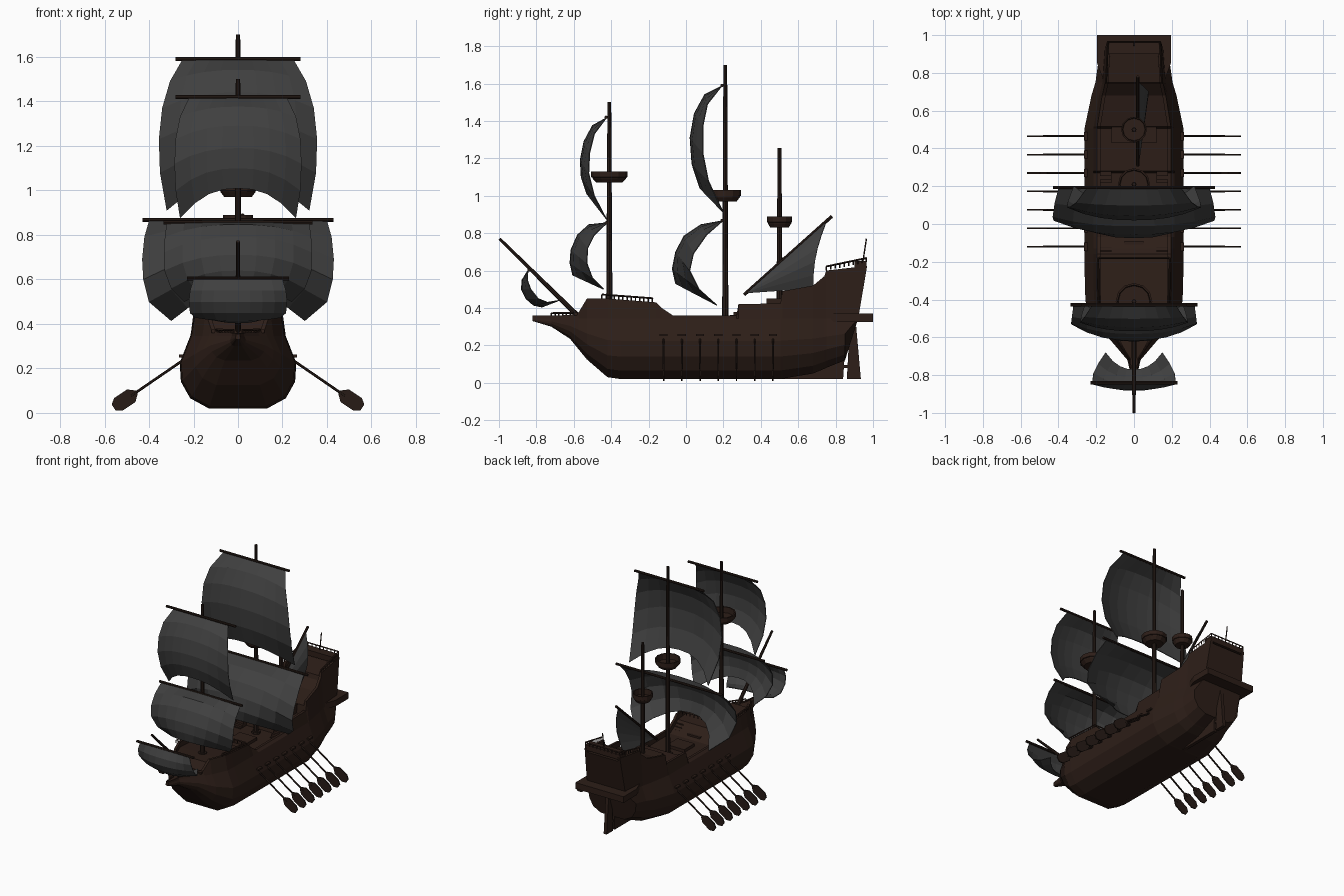
import bpy, bmesh, math
from mathutils import Vector, Matrix

if "Cube" in bpy.data.objects:
    bpy.data.objects.remove(bpy.data.objects["Cube"])


def material(name, rgb):
    m = bpy.data.materials.new(name)
    m.diffuse_color = (*rgb, 1)
    m.use_nodes = True
    m.node_tree.nodes["Principled BSDF"].inputs["Base Color"].default_value = m.diffuse_color
    return m


WOOD = material("dark_wood", (0.026, 0.013, 0.009))
SPAR = material("spar_wood", (0.02, 0.011, 0.008))
CLOTH = material("grey_cloth", (0.05, 0.05, 0.05))


def finish(bm, name, mat, thick=0):
    bmesh.ops.remove_doubles(bm, verts=bm.verts, dist=1e-5)
    bmesh.ops.recalc_face_normals(bm, faces=bm.faces)
    me = bpy.data.meshes.new(name)
    bm.to_mesh(me)
    bm.free()
    me.materials.append(mat)
    ob = bpy.data.objects.new(name, me)
    bpy.context.collection.objects.link(ob)
    if thick:
        mod = ob.modifiers.new("thickness", "SOLIDIFY")
        mod.thickness = thick
        mod.offset = 0
    return ob


def cyl(bm, a, b, r1, r2=None, n=8):
    a, b = Vector(a), Vector(b)
    d = b - a
    mat = Matrix.Translation((a + b) / 2) @ d.to_track_quat('Z', 'Y').to_matrix().to_4x4()
    bmesh.ops.create_cone(bm, cap_ends=True, segments=n, radius1=r1,
                          radius2=r1 if r2 is None else r2, depth=d.length, matrix=mat)


def box(bm, lo, hi):
    lo, hi = Vector(lo), Vector(hi)
    bmesh.ops.create_cube(bm, size=1, matrix=Matrix.Translation((lo + hi) / 2)
                          @ Matrix.Diagonal((*(hi - lo), 1)))


def prism(bm, pts, offset):
    f = bm.faces.new([bm.verts.new(p) for p in pts])
    ext = bmesh.ops.extrude_face_region(bm, geom=[f], use_keep_orig=True)
    bmesh.ops.translate(bm, vec=offset, verts=[v for v in ext['geom'] if isinstance(v, bmesh.types.BMVert)])


def loft(bm, rows, closed=False):
    vs = [[bm.verts.new(p) for p in r] for r in rows]
    n = len(vs[0])
    for r, q in zip(vs, vs[1:]):
        for i in range(n if closed else n - 1):
            j = (i + 1) % n
            bm.faces.new((r[i], r[j], q[j], q[i]))
    return vs


# Hull: lofted stations (y, keel z, half-width, rail z)
STATIONS = [(-0.82, .33, .012, .36), (-0.72, .30, .035, .36), (-0.62, .235, .12, .362),
            (-0.575, .18, .16, .375), (-0.53, .125, .195, .45), (-0.42, .03, .255, .45),
            (-0.35, .02, .26, .445), (-0.16, .02, .262, .43), (-0.13, .02, .262, .40),
            (-0.07, .02, .262, .36), (0.27, .02, .262, .36), (0.28, .02, .262, .42),
            (0.505, .02, .262, .425), (0.515, .022, .26, .49), (0.68, .05, .225, .52),
            (0.74, .075, .207, .57), (0.75, .08, .204, .60), (0.85, .12, .19, .625)]


def section(y, k, w, top, stern):
    h = .345 - k
    pts = [(0, k), (.5 * w, k), (.82 * w, k + .14 * h), (.98 * w, k + .37 * h), (w, k + .63 * h),
           (.82 * w, .345), (.75 * w, top)]
    t = .75 * w - min(.018, .25 * w)
    d = top - min(.04, .12 * w + .005)
    pts += [(t, top), (t, d), (0, d)]
    full = pts + [(-x, z) for x, z in pts[-2:0:-1]]
    rake = lambda z: .07 + (z - .34) * .17 if stern and z > .34 else 0
    return [(x, y + rake(z), z) for x, z in full]


bm = bmesh.new()
rows = loft(bm, [section(*s, i == len(STATIONS) - 1) for i, s in enumerate(STATIONS)], True)
bm.faces.new(rows[0])
bm.faces.new(rows[-1])
finish(bm, "hull", WOOD)

# Stern gallery, rear keel fin and rudder
bm = bmesh.new()
prism(bm, [(-.165, .77, .325), (.165, .77, .325), (.195, .85, .325), (.195, 1, .325),
           (-.195, 1, .325), (-.195, .85, .325)], (0, 0, .045))
box(bm, (-.14, .9, .61), (.14, .965, .65))
finish(bm, "stern_gallery", WOOD)
bm = bmesh.new()
prism(bm, [(-.012, .45, .02), (-.012, .84, .02), (-.012, .86, .32), (-.012, .8, .2)], (.024, 0, 0))
finish(bm, "keel_fin", WOOD)
bm = bmesh.new()
prism(bm, [(-.012, .875, .3), (-.012, .91, .3), (-.012, .935, .02), (-.012, .86, .02)], (.024, 0, 0))
box(bm, (-.008, .84, .2), (.008, .9, .215))
box(bm, (-.008, .84, .08), (.008, .9, .095))
finish(bm, "rudder", WOOD)

# Deck hatches, companionway, bow beam and stairs
bm = bmesh.new()
box(bm, (-.05, -.15, .31), (.05, -.09, .35))
box(bm, (-.07, .0, .31), (.07, .12, .345))
box(bm, (-.12, .43, .37), (.12, .52, .45))
box(bm, (-.12, -.6, .36), (.12, -.58, .375))
for s in (-1, 1):
    for i in range(4):
        x = s * .15
        box(bm, (x - .03, .2 + i * .018, .31), (x + .03, .28, .33 + i * .016))
        box(bm, (x - .03, -.16, .31), (x + .03, -.085 - i * .018, .33 + i * .016))
finish(bm, "deck_fittings", WOOD)

# Railings, mirrored on both sides
bm = bmesh.new()


def railing(a, b, n, h=.022):
    a, b, up = Vector(a), Vector(b), Vector((0, 0, h))
    cyl(bm, a + up, b + up, .005, n=4)
    for i in range(n + 1):
        p = a.lerp(b, i / n)
        cyl(bm, p, p + up, .004, n=4)


for s in (-1, 1):
    railing((s * .185, -.45, .45), (s * .19, -.18, .43), 12)
    railing((s * .148, .75, .6), (s * .138, .965, .645), 9)
    railing((s * .02, -.72, .36), (s * .1, -.6, .362), 6, .012)
railing((-.138, .965, .645), (.138, .965, .645), 9)
railing((-.185, -.18, .43), (.185, -.18, .43), 12)
cyl(bm, (0, .945, .64), (0, .965, .77), .004, n=5)
finish(bm, "railings", WOOD)

# Masts with lookout tubs: y, base, top, tub z, tub radius
for name, y, z0, z1, tz, tr in (("fore", -.41, .38, 1.5, 1.07, .097), ("main", .21, .3, 1.7, .97, .085),
                                ("mizzen", .5, .37, 1.255, .83, .068)):
    bm = bmesh.new()
    cyl(bm, (0, y, z0), (0, y, z1), .017, .01)
    cyl(bm, (0, y, z0), (0, y, z0 + .04), .03)
    finish(bm, name + "_mast", SPAR)
    bm = bmesh.new()
    prof = [(.01, 0), (.72, 0), (.92, .022), (.94, .028), (1, .03), (1, .06), (.9, .06), (.86, .02), (.01, .02)]
    loft(bm, [[(tr * r * math.cos(a), y + tr * r * math.sin(a), tz + z) for r, z in prof]
              for a in [i * math.tau / 12 for i in range(13)]])
    finish(bm, name + "_lookout", WOOD)

# Bowsprit, yards and lateen spar
bm = bmesh.new()
cyl(bm, (0, -.56, .34), (0, -.997, .77), .014, .008)
finish(bm, "bowsprit", SPAR)
for name, w, y, z in (("main_top", .28, .193, 1.59), ("main_course", .43, .193, .868), ("fore_top", .28, -.427, 1.42),
                      ("fore_course", .335, -.427, .855), ("sprit", .23, -.84, .603)):
    bm = bmesh.new()
    cyl(bm, (-w, y, z), (w, y, z), .009)
    finish(bm, name + "_yard", SPAR)
bm = bmesh.new()
cyl(bm, (.02, .31, .47), (.02, .78, .89), .009)
finish(bm, "lateen_spar", SPAR)


# Billowing sails: centre profile (y, z) and edge profile (x, y, z), top to bottom
def sail(name, centre, edge, n=8):
    rows = []
    for (cy, cz), (ex, ey, ez) in zip(centre, edge):
        row = []
        for i in range(n + 1):
            u = 2 * i / n - 1
            k = 1 - abs(u) ** 2.4
            row.append((ex * u, ey + (cy - ey) * k, ez + (cz - ez) * k))
        rows.append(row)
    bm = bmesh.new()
    loft(bm, rows)
    finish(bm, name, CLOTH, .005)


sail("main_topsail",
     [(.19, 1.585), (.1, 1.54), (.045, 1.44), (.022, 1.31), (.032, 1.17), (.075, 1.04)],
     [(.25, .19, 1.585), (.305, .115, 1.49), (.34, .09, 1.37), (.355, .09, 1.23), (.35, .12, 1.08), (.32, .2, .91)])
sail("main_course_sail",
     [(.19, .865), (.08, .845), (-.01, .785), (-.055, .7), (-.073, .61), (-.055, .53)],
     [(.4, .19, .86), (.42, .11, .79), (.43, .04, .69), (.425, .02, .6), (.4, .07, .5), (.3, .165, .415)])
sail("fore_topsail",
     [(-.427, 1.415), (-.5, 1.375), (-.545, 1.29), (-.565, 1.19), (-.56, 1.1), (-.53, 1.01)],
     [(.22, -.427, 1.415), (.26, -.49, 1.33), (.28, -.515, 1.23), (.285, -.52, 1.12), (.28, -.49, 1.0),
      (.26, -.425, .875)])
sail("fore_course_sail",
     [(-.427, .855), (-.52, .845), (-.58, .79), (-.615, .71), (-.62, .64), (-.605, .575)],
     [(.32, -.427, .85), (.328, -.49, .79), (.332, -.525, .72), (.33, -.53, .64), (.3, -.5, .56), (.24, -.44, .5)])
sail("spritsail",
     [(-.845, .6), (-.876, .55), (-.88, .5), (-.855, .45), (-.815, .415), (-.77, .405)],
     [(.2, -.845, .6), (.215, -.848, .55), (.22, -.83, .5), (.215, -.79, .45), (.19, -.74, .43), (.15, -.68, .44)])

# Lateen sail: triangle below its spar
A, B, C = Vector((.025, .325, .48)), Vector((.025, .75, .86)), Vector((.03, .68, .505))
rows = []
for j in range(7):
    s = .02 + .98 * j / 6
    row = []
    for i in range(6):
        u = i / 5
        arc = math.sin(math.pi * u) * s
        row.append(A.lerp(B, s).lerp(A.lerp(C, s), u) + Vector((.05 * arc, -.02 * arc, 0)))
    rows.append(row)
bm = bmesh.new()
loft(bm, rows)
finish(bm, "lateen_sail", CLOTH, .005)

# Oars with paddle blades and oar ports, seven per side
bm, ports = bmesh.new(), bmesh.new()
ax, perp = Vector((.83, 0, -.56)), Vector((.56, 0, .83))
half = [(0, .008), (.03, .034), (.1, .034), (.125, .016)]
for i in range(7):
    y = -.12 + i * .0975
    for s in (-1, 1):
        flip = lambda p: (s * p[0], p[1], p[2])
        start = Vector((.455, y - .004, .094))
        cyl(bm, flip((.235, y, .245)), flip(start + ax * .03 + Vector((0, .004, 0))), .006, n=6)
        pts = [start + ax * t + perp * w for t, w in half] + [start + ax * t - perp * w for t, w in half[::-1]]
        prism(bm, [flip(p) for p in pts], (0, .008, 0))
        x = s * .252
        box(ports, (x - .014, y - .022, .25), (x + .014, y + .022, .262))
finish(bm, "oars", SPAR)
finish(ports, "oar_port_lids", WOOD)
